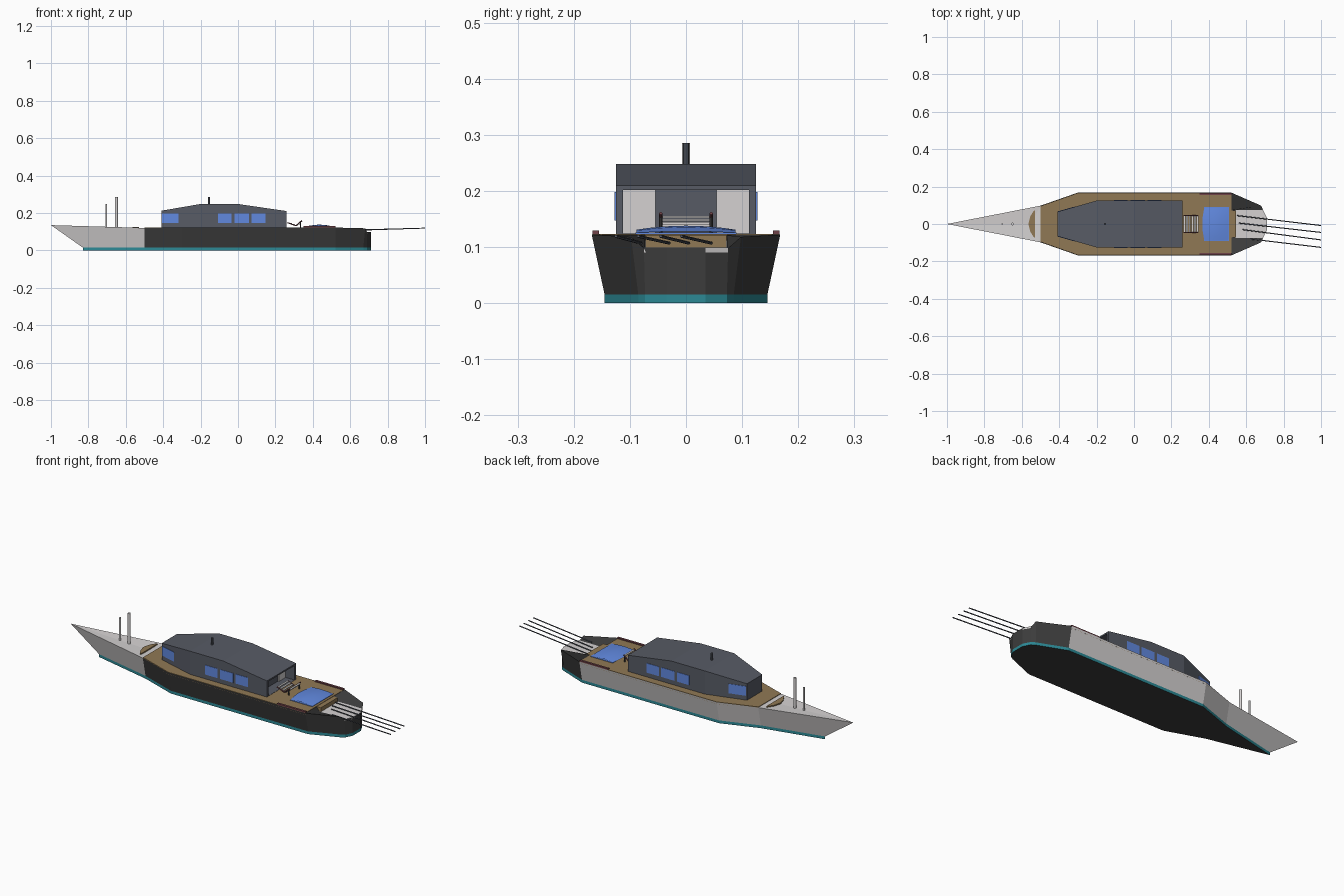
import bpy, bmesh, math
from mathutils import Vector

if "Cube" in bpy.data.objects:
    bpy.data.objects.remove(bpy.data.objects["Cube"])

def material(name, rgb):
    m = bpy.data.materials.new(name)
    m.diffuse_color = (*rgb, 1)
    m.use_nodes = True
    m.node_tree.nodes["Principled BSDF"].inputs["Base Color"].default_value = m.diffuse_color
    return m

WHITE = material("hull white", (0.66, 0.64, 0.64))
DARK = material("hull charcoal", (0.045, 0.045, 0.045))
SLATE = material("cabin slate", (0.095, 0.105, 0.13))
BLUE = material("window blue", (0.12, 0.25, 0.74))
TAN = material("deck wood", (0.28, 0.19, 0.09))
TEAL = material("waterline teal", (0.025, 0.25, 0.30))
RED = material("dark red trim", (0.16, 0.055, 0.065))

def make(name, verts, faces, *mats):
    me = bpy.data.meshes.new(name)
    me.from_pydata(verts, [], faces)
    bm = bmesh.new()
    bm.from_mesh(me)
    if all(e.is_manifold for e in bm.edges):
        bmesh.ops.recalc_face_normals(bm, faces=bm.faces)
    bm.to_mesh(me)
    bm.free()
    for m in mats:
        me.materials.append(m)
    ob = bpy.data.objects.new(name, me)
    bpy.context.collection.objects.link(ob)
    return ob

def loft(name, rings, *mats):
    n = len(rings[0])
    verts = [p for r in rings for p in r]
    faces = [(k*n+i, k*n+(i+1) % n, (k+1)*n+(i+1) % n, (k+1)*n+i)
             for k in range(len(rings)-1) for i in range(n)]
    faces += [tuple(reversed(range(n))), tuple(range((len(rings)-1)*n, len(rings)*n))]
    return make(name, verts, faces, *mats)

def prism(name, outline, z0, z1, mat):
    return loft(name, [[(x, y, z) for x, y in outline] for z in (z0, z1)], mat)

def box(name, x0, x1, y0, y1, z0, z1, mat):
    return prism(name, [(x0, y0), (x1, y0), (x1, y1), (x0, y1)], z0, z1, mat)

def mirrored(half):
    """Closed loop from points with y >= 0, listed bow to stern."""
    return half + [(p[0], -p[1], *p[2:]) for p in reversed(half) if p[1] > 0]

def rod(name, a, b, r, mat, sides=8):
    a, b = Vector(a), Vector(b)
    q = (b-a).to_track_quat('Z', 'Y')
    ring = [q @ Vector((r*math.cos(t), r*math.sin(t), 0))
            for t in [2*math.pi*i/sides for i in range(sides)]]
    return loft(name, [[tuple(c+p) for p in ring] for c in (a, b)], mat)

# Hull stations: top x, y, z and bottom x, y
ST = [(-1, 0, .135, -.83, 0), (-.5, .098, .12, -.5, .075), (-.3, .168, .122, -.3, .145),
      (.52, .168, .122, .52, .145), (.68, .098, .118, .67, .085),
      (.69, .075, .098, .69, .073), (.71, .035, .098, .71, .035)]
rings = [mirrored([(s[3], s[4], z) for s in ST]) for z in (0, .015)]
n = len(rings[0])
rings.append(mirrored([(s[0], s[1], s[2]) for s in ST]))
hull = loft("hull", rings, WHITE, DARK, TEAL)
bm = bmesh.new()
bm.from_mesh(hull.data)
bmesh.ops.delete(bm, geom=[f for f in bm.faces if min(v.co.z for v in f.verts) > .05],
                 context='FACES_ONLY')
for f in bm.faces:
    c = f.calc_center_median()
    top = max(v.co.z for v in f.verts)
    if top < .001:
        f.material_index = 1                      # bottom
    elif top < .02:
        f.material_index = 2                      # waterline
    elif c.x > .52 or (c.x > -.5 and c.y < 0):
        f.material_index = 1                      # stern and dark side
bm.to_mesh(hull.data)
bm.free()

# Decks
prism("main_deck", mirrored([(-.5, .096), (-.3, .166), (.52, .166)]), .112, .123, TAN)
make("bow_deck", [(-1, 0, .135), (-.5, -.098, .12), (-.5, .098, .12), (-.55, 0, .118)],
     [(0, 1, 3), (0, 3, 2), (1, 2, 3)], WHITE)
prism("bow_hatch", mirrored([(-.565, 0), (-.555, .04), (-.535, .072), (-.53, .072)]), .119, .1255, TAN)
prism("stern_deck", mirrored([(.54, .075), (.69, .075), (.71, .035)]), .09, .099, WHITE)
box("stern_step", .52, .545, -.072, .072, .098, .121, TAN)
for s in (-1, 1):
    make("stern_bulwark_top", [(.52, s*.168, .122), (.68, s*.098, .118), (.69, s*.075, .098),
         (.54, s*.073, .098), (.52, s*.073, .121)], [(0, 1, 2, 3, 4)[::s]], DARK)

# Cabin with sloped roof
CAB = [(-.41, .065, .212), (-.2, .125, .248), (0, .125, .248), (.26, .125, .21)]
base = mirrored([(x, y, .12) for x, y, z in CAB])
m = len(base)
half = m//2
strips = [(i, i+1, m-2-i, m-1-i) for i in range(half-1)]
cabin = make("cabin", base + mirrored(CAB),
             [tuple(reversed(range(m)))] + [(i, (i+1) % m, m+(i+1) % m, m+i) for i in range(m)]
             + [tuple(m+k for k in f) for f in strips], SLATE)

# Rear opening
cutter = box("opening_cutter", .2, .3, -.112, .112, .124, .202, SLATE)
cutter.hide_render = True
cutter.hide_viewport = True
mod = cabin.modifiers.new("opening", 'BOOLEAN')
mod.object = cutter
mod.solver = 'EXACT'
for s in (-1, 1):
    y0, y1 = sorted((s*.054, s*.112))
    box("rear_panel", .2, .206, y0, y1, .124, .202, WHITE)

# Windows: three straight and one slanted each side
slant = Vector((.21, .06)).normalized()
for s in (-1, 1):
    for x0, x1 in ((-.108, -.035), (-.02, .06), (.073, .148)):
        y0, y1 = sorted((s*.123, s*.127))
        box("side_window", x0, x1, y0, y1, .147, .198, BLUE)
    pts = []
    for x, o in ((-.405, -.002), (-.318, -.002), (-.318, .002), (-.405, .002)):
        y = .065 + (x+.41)*.06/.21
        pts.append((x - slant.y*o, s*(y + slant.x*o)))
    prism("front_window", pts, .147, .198, BLUE)

# Masts
rod("roof_mast", (-.155, 0, .245), (-.155, 0, .285), .006, SLATE, 10)
rod("bow_mast_tall", (-.65, 0, .115), (-.65, 0, .285), .0075, WHITE, 12)
rod("bow_mast_short", (-.705, 0, .115), (-.705, 0, .247), .0045, WHITE, 12)

# Deck chair: slats on a red frame
for s in (-1, 1):
    y = s*.045
    rod("chair_rail", (.265, y, .148), (.31, y, .132), .003, RED)
    rod("chair_back", (.31, y, .132), (.342, y, .16), .003, RED)
    rod("chair_leg", (.335, y, .123), (.335, y, .155), .003, DARK)
for i in range(6):
    x = .265 + i*.014
    z = .148 - (x-.265)*.35 if x < .31 else .132 + (x-.31)*.85
    box("chair_slat", x, x+.010, -.042, .042, z-.002, z+.002, WHITE)

# Domed blue pool cover with red trim
N = 8
ys = [-.088 + .176*i/N for i in range(N+1)]
xs = [.365, .385, .43, .47, .505]
dome = []
for x in xs:
    for y in ys:
        u, v = (x-.435)/.07, y/.088
        xx = x + (.012*v*v if x < .37 else 0)
        dome.append((xx, y, .125 + .010*(1-min(1, u*u))*(1-.4*v*v) + .003*(1-v*v)))
pool = make("pool_cover", dome, [(i*(N+1)+j, (i+1)*(N+1)+j, (i+1)*(N+1)+j+1, i*(N+1)+j+1)
            for i in range(len(xs)-1) for j in range(N)], BLUE)
for p in pool.data.polygons:
    p.use_smooth = True
box("pool_edge", .375, .507, -.09, .09, .12, .1255, BLUE)
for s in (-1, 1):
    y0, y1 = sorted((s*.155, s*.167))
    box("deck_rail", .35, .52, y0, y1, .122, .129, RED)

# Rods trailing over the stern
for x, y, yend in ((.55, .045, -.008), (.56, .005, -.045), (.58, -.03, -.085), (.62, -.08, -.125)):
    rod("stern_rod", (x, y, .107), (1.0, yend, .119), .0028, SLATE, 6)
